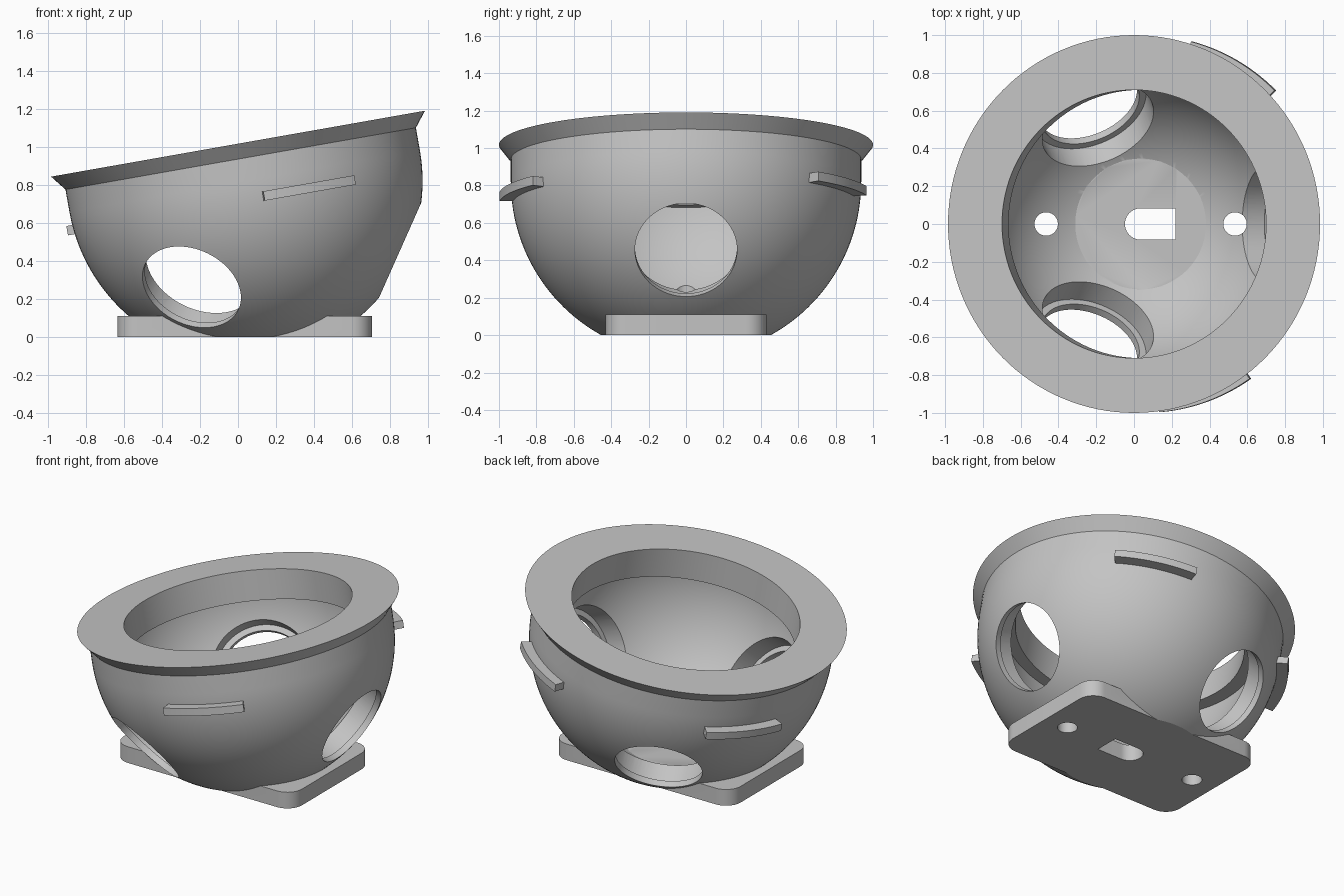
import bpy, bmesh
from math import sin, cos, pi, radians
from mathutils import Matrix, Vector

cube = bpy.data.objects.get("Cube")
if cube:
    bpy.data.objects.remove(cube, do_unlink=True)

R_OUT, R_IN, FLOOR = 0.937, 0.79, 0.11
CX, CZ = 0.035, 0.82
# Tilted frame of the bowl, with its origin at the sphere centre
BOWL = Matrix.Translation((CX, 0, CZ)) @ Matrix.Rotation(radians(-10), 4, 'Y')

grey = bpy.data.materials.new("plain grey")
grey.use_nodes = True
COLOUR = (0.55, 0.55, 0.55, 1)
grey.diffuse_color = COLOUR
grey.node_tree.nodes["Principled BSDF"].inputs["Base Color"].default_value = COLOUR


def finish(name, bm, matrix=Matrix()):
    bmesh.ops.remove_doubles(bm, verts=bm.verts, dist=1e-5)
    bmesh.ops.transform(bm, matrix=matrix, verts=bm.verts)
    bmesh.ops.recalc_face_normals(bm, faces=bm.faces)
    mesh = bpy.data.meshes.new(name)
    bm.to_mesh(mesh)
    bm.free()
    mesh.materials.append(grey)
    obj = bpy.data.objects.new(name, mesh)
    bpy.context.collection.objects.link(obj)
    return obj


def revolve(name, profile, matrix=Matrix(), start=0, sweep=360, steps=128, closed=True):
    """Spin (radius, height) points about the local z axis into a solid."""
    bm = bmesh.new()
    turn = Matrix.Rotation(radians(start), 3, 'Z')
    vs = [bm.verts.new(turn @ Vector((r, 0, z))) for r, z in profile]
    pairs = list(zip(vs, vs[1:])) + ([(vs[-1], vs[0])] if closed else [])
    es = [bm.edges.new(p) for p in pairs]
    bmesh.ops.spin(bm, geom=vs + es, cent=(0, 0, 0), axis=(0, 0, 1),
                   angle=radians(sweep), steps=steps)
    if sweep < 360:
        bmesh.ops.holes_fill(bm, edges=bm.edges, sides=0)
    return finish(name, bm, matrix)


def prism(name, outline, z0, z1):
    bm = bmesh.new()
    face = bm.faces.new([bm.verts.new((x, y, z0)) for x, y in outline])
    up = bmesh.ops.extrude_face_region(bm, geom=[face])["geom"]
    bmesh.ops.translate(bm, vec=(0, 0, z1 - z0),
                        verts=[v for v in up if isinstance(v, bmesh.types.BMVert)])
    return finish(name, bm)


def arc(cx, cy, r, a0, a1, n):
    angles = [radians(a0 + (a1 - a0) * i / n) for i in range(n + 1)]
    return [(cx + r * cos(a), cy + r * sin(a)) for a in angles]


def combine(obj, other, operation):
    mod = obj.modifiers.new(operation.title(), 'BOOLEAN')
    mod.operation, mod.solver, mod.object = operation, 'EXACT', other
    bpy.context.view_layer.objects.active = obj
    bpy.ops.object.modifier_apply(modifier=mod.name)
    bpy.data.objects.remove(other, do_unlink=True)


# Hollow bowl with flared rim and thick inner collar
bowl = revolve("bowl",
               arc(0, 0, R_OUT, -90, 0, 40)
               + [(R_OUT, 0.12), (1.0, 0.2), (0.71, 0.2), (0.71, 0)]
               + arc(0, 0, R_IN, 0, -90, 36), BOWL, closed=False)

# Mounting plate with rounded corners, trimmed flat at the ground
HX, HY, CR = 0.67, 0.43, 0.11
outline = []
for i, (sx, sy) in enumerate([(1, 1), (-1, 1), (-1, -1), (1, -1)]):
    outline += arc(CX + sx * (HX - CR), sy * (HY - CR), CR, 90 * i, 90 * i + 90, 10)
combine(bowl, prism("plate", outline, -0.05, FLOOR), 'UNION')
ground = [(-2, -2), (2, -2), (2, 2), (-2, 2)]
combine(bowl, prism("trim", ground, -1, 0), 'DIFFERENCE')

# Three stepped round ports, wider on the inside
port = [(0, 0.6), (0.31, 0.6), (0.31, 0.855), (0.273, 0.855), (0.273, 1.2), (0, 1.2)]
for azimuth in (0, 120, 240):
    aim = Matrix.Rotation(radians(azimuth), 4, 'Z') @ Matrix.Rotation(radians(90 + 34), 4, 'Y')
    cutter = revolve("port_cutter", port, BOWL @ aim, steps=72, closed=False)
    combine(bowl, cutter, 'DIFFERENCE')

# Two screw holes and the D-shaped central slot
for side in (-1, 1):
    ring = arc(CX + side * 0.5, 0, 0.062, 0, 360, 40)[:-1]
    combine(bowl, prism("screw_cutter", ring, -0.2, 0.45), 'DIFFERENCE')
slot = arc(CX, 0, 0.083, 90, 270, 20) + [(0.22, -0.083), (0.22, 0.083)]
combine(bowl, prism("slot_cutter", slot, -0.2, 0.3), 'DIFFERENCE')

# Curved locating tabs, unevenly spaced around the outside
parts = [bowl]
for name, middle in (("front_tab", -70), ("back_tab", 60), ("side_tab", 150)):
    section = [(0.9, -0.12), (1.0, -0.12), (1.0, -0.07), (0.9, -0.07)]
    parts.append(revolve(name, section, BOWL, middle - 15, 30, 14))

for obj in parts:
    bpy.ops.object.select_all(action='DESELECT')
    obj.select_set(True)
    bpy.context.view_layer.objects.active = obj
    bpy.ops.object.shade_smooth_by_angle(angle=radians(25))
